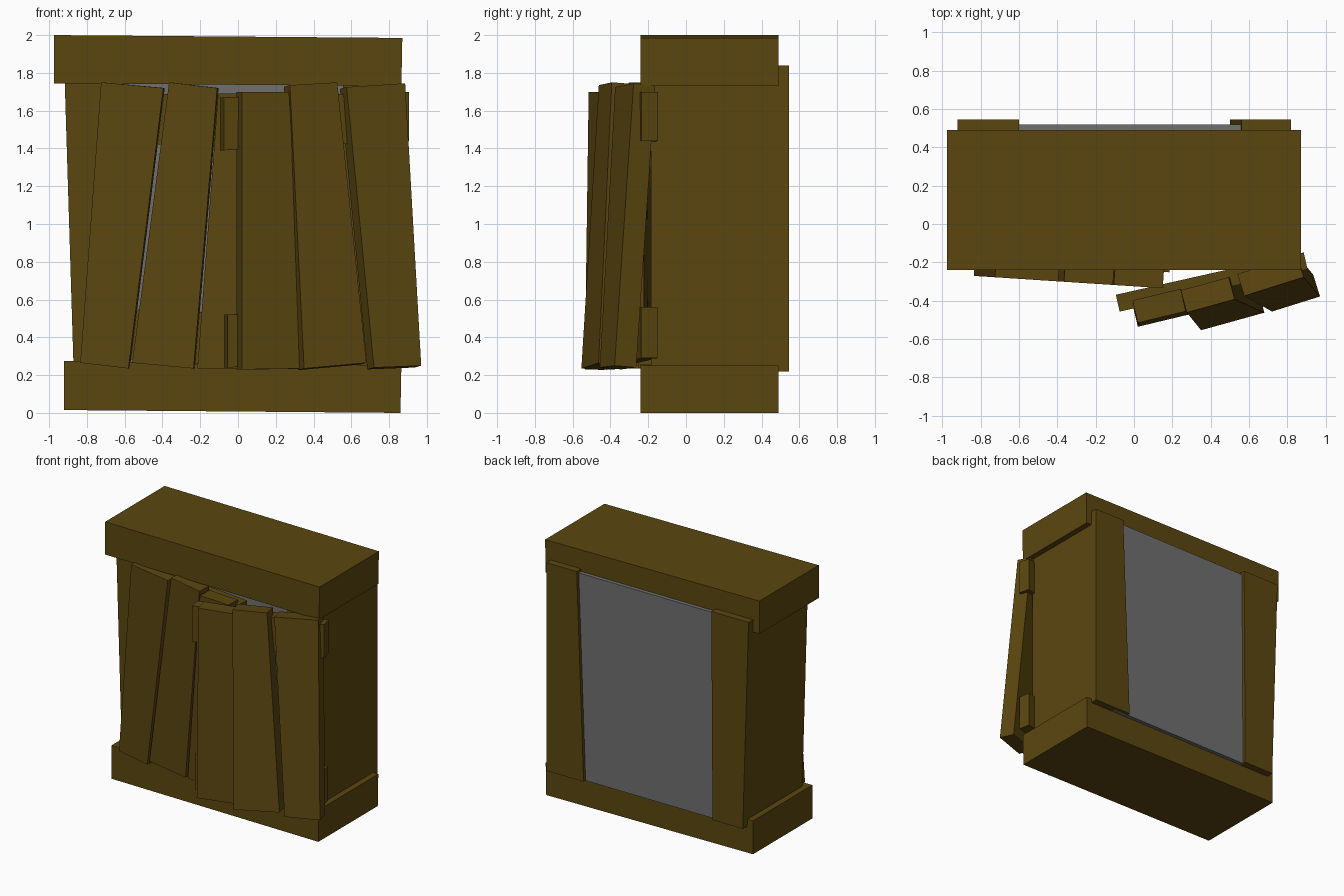
import bpy
from mathutils import Vector

if "Cube" in bpy.data.objects:
    bpy.data.objects.remove(bpy.data.objects["Cube"])


def material(name, rgb):
    m = bpy.data.materials.new(name)
    m.diffuse_color = (*rgb, 1)
    m.use_nodes = True
    m.node_tree.nodes["Principled BSDF"].inputs["Base Color"].default_value = m.diffuse_color
    return m


WOOD = material("dark_wood", (0.105, 0.062, 0.005))
GREY = material("grey_back", (0.160, 0.160, 0.160))


def slab(name, quad, plane, thick, mat=WOOD):
    """Four-cornered board: quad is (x, z) bl, br, tr, tl as seen from the front.
    Its front lies on y = a + b*x + c*z and it is thickened backwards."""
    a, b, c = plane
    normal = Vector((-b, 1, -c)).normalized() * thick
    front = [Vector((x, a + b * x + c * z, z)) for x, z in quad]
    verts = front + [v + normal for v in front]
    faces = [(0, 1, 2, 3), (7, 6, 5, 4)]
    faces += [(i, i + 4, (i + 1) % 4 + 4, (i + 1) % 4) for i in range(4)]
    me = bpy.data.meshes.new(name)
    me.from_pydata(verts, [], faces)
    me.materials.append(mat)
    ob = bpy.data.objects.new(name, me)
    bpy.context.collection.objects.link(ob)
    return ob


# crooked cabinet body
slab("top_board", [(-.975, 1.745), (.865, 1.73), (.87, 1.985), (-.975, 2.0)], (-.24, 0, 0), .73)
slab("base_board", [(-.92, .015), (.86, 0), (.865, .25), (-.92, .275)], (-.24, 0, 0), .73)
slab("left_side", [(-.87, .22), (-.61, .22), (-.60, 1.84), (-.92, 1.84)], (-.185, 0, 0), .73)
slab("right_side", [(.50, .22), (.82, .22), (.82, 1.84), (.56, 1.84)], (-.185, 0, 0), .73)
slab("back_panel", [(-.64, .22), (.62, .22), (.62, 1.82), (-.64, 1.82)], (.46, 0, 0), .06, GREY)

# left door: nearly shut
left_plane = (-.325, -.065, 0)
left_planks = [
    [(-.835, .265), (-.58, .235), (-.395, 1.72), (-.725, 1.75)],
    [(-.56, .265), (-.235, .235), (-.11, 1.72), (-.365, 1.75)],
    [(-.215, .235), (.10, .235), (.15, 1.69), (-.105, 1.69)],
]
for i, quad in enumerate(left_planks):
    slab(f"left_door_plank_{i + 1}", quad, left_plane, .11)
left_battens = [
    [(-.83, .30), (.16, .24), (.16, .52), (-.83, .56)],
    [(-.77, 1.44), (.185, 1.39), (.185, 1.67), (-.77, 1.70)],
]
for i, quad in enumerate(left_battens):
    slab(f"left_door_batten_{i + 1}", quad, (-.24, -.065, 0), .09)

# right door: ajar, planks leaning
right_planks = [
    ([(.02, .23), (.35, .235), (.27, 1.70), (.02, 1.70)], (-.544, .24, .014)),
    ([(.35, .235), (.68, .265), (.525, 1.75), (.275, 1.735)], (-.666, .27, .075)),
    ([(.72, .24), (.97, .25), (.885, 1.745), (.575, 1.725)], (-.70, .31, .085)),
]
for i, (quad, plane) in enumerate(right_planks):
    slab(f"right_door_plank_{i + 1}", quad, plane, .12)
right_battens = [
    [(-.055, .24), (.90, .29), (.90, .56), (-.055, .52)],
    [(-.075, 1.39), (.905, 1.44), (.905, 1.70), (-.075, 1.67)],
]
for i, quad in enumerate(right_battens):
    slab(f"right_door_batten_{i + 1}", quad, (-.44, .225, 0), .09)
